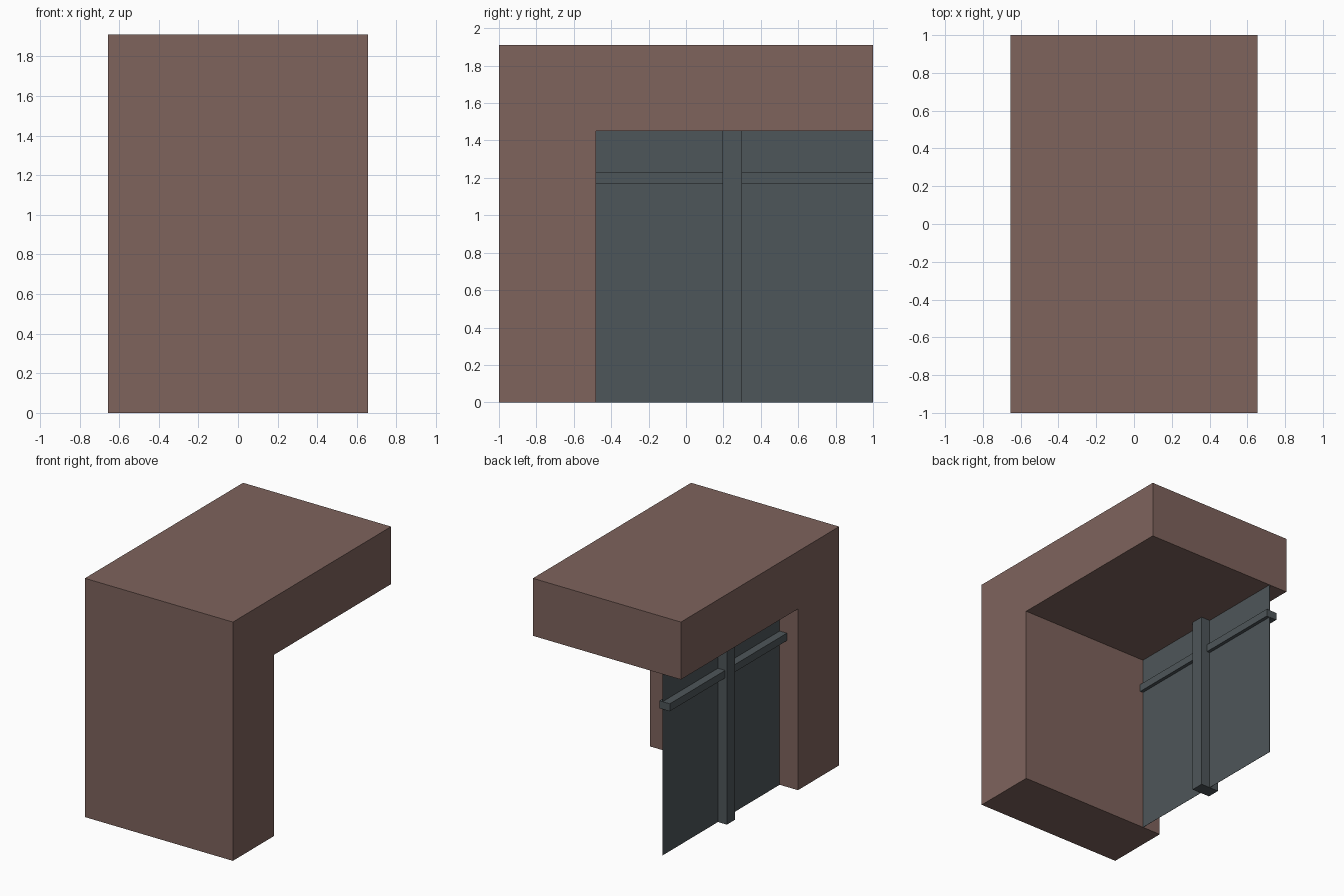
import bpy, bmesh

if "Cube" in bpy.data.objects:
    bpy.data.objects.remove(bpy.data.objects["Cube"], do_unlink=True)


def material(name, rgb):
    m = bpy.data.materials.new(name)
    m.use_nodes = True
    m.diffuse_color = (*rgb, 1)
    m.node_tree.nodes["Principled BSDF"].inputs["Base Color"].default_value = (*rgb, 1)
    return m


def finish(name, bm, mat):
    mesh = bpy.data.meshes.new(name)
    bm.to_mesh(mesh)
    bm.free()
    mesh.materials.append(mat)
    obj = bpy.data.objects.new(name, mesh)
    bpy.context.collection.objects.link(obj)
    return obj


def box(name, lo, hi, mat):
    bm = bmesh.new()
    bmesh.ops.create_cube(bm, size=1)
    for v in bm.verts:
        v.co = [hi[i] if v.co[i] > 0 else lo[i] for i in range(3)]
    return finish(name, bm, mat)


brown = material("brown_wall", (0.21, 0.125, 0.108))
slate = material("slate_grey", (0.076, 0.093, 0.101))

HALF_W, HEIGHT = 0.655, 1.91
INNER_Y, INNER_Z = -0.48, 1.45
PANEL_X = -0.492

# Wall and overhanging roof: one L profile extruded across the width
profile = [(-1, 0), (INNER_Y, 0), (INNER_Y, INNER_Z), (1, INNER_Z), (1, HEIGHT), (-1, HEIGHT)]
bm = bmesh.new()
face = bm.faces.new([bm.verts.new((-HALF_W, y, z)) for y, z in profile])
side = bmesh.ops.extrude_face_region(bm, geom=[face])
bmesh.ops.translate(bm, vec=(2 * HALF_W, 0, 0),
                    verts=[g for g in side["geom"] if isinstance(g, bmesh.types.BMVert)])
bmesh.ops.recalc_face_normals(bm, faces=bm.faces)
finish("wall_and_roof", bm, brown)

# Thin screen closing the side under the roof
box("side_panel", (PANEL_X - 0.001, INNER_Y, 0), (PANEL_X + 0.001, 1, INNER_Z), slate)

# Upright post and cross rail on the screen
box("panel_post", (PANEL_X - 0.08, 0.195, 0), (PANEL_X + 0.08, 0.30, INNER_Z), slate)
box("panel_rail", (PANEL_X - 0.065, INNER_Y, 1.17), (PANEL_X + 0.028, 1, 1.23), slate)
